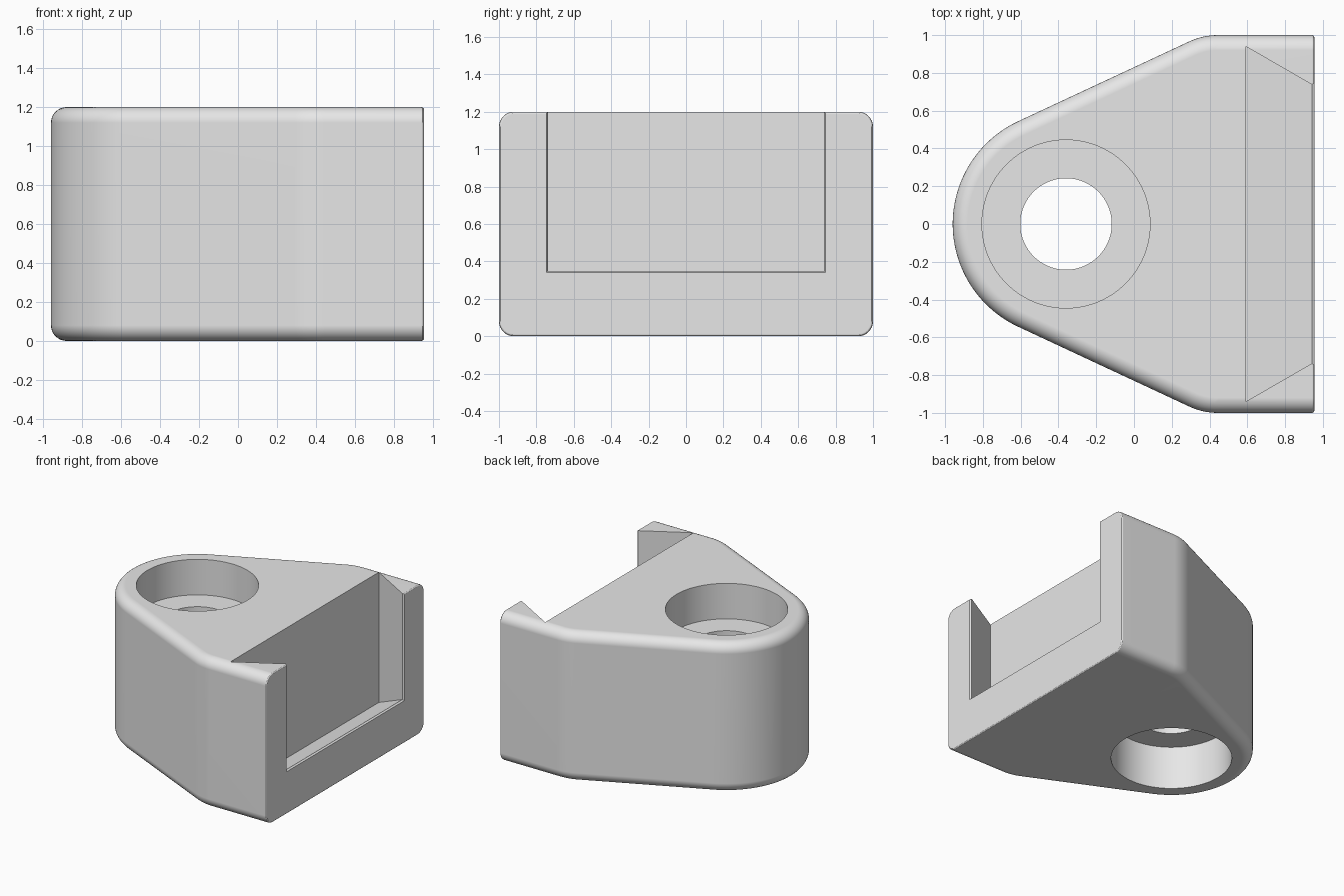
import bpy, bmesh
from math import sin, cos, radians, tan, pi

if "Cube" in bpy.data.objects:
    bpy.data.objects.remove(bpy.data.objects["Cube"], do_unlink=True)

HEIGHT, FACE_X, HOLE_X = 1.2, 0.955, -0.36
NOSE_R, HALF_W, CORNER_R, EDGE_R = 0.6, 1.0, 0.36, 0.08
TAPER = radians(25)

grey = bpy.data.materials.new("Plain grey")
grey.use_nodes = True
grey.diffuse_color = (0.8, 0.8, 0.8, 1)
grey.node_tree.nodes["Principled BSDF"].inputs["Base Color"].default_value = (0.8, 0.8, 0.8, 1)


def loft(name, rings):
    """Skin matching closed rings of points and cap both ends."""
    bm = bmesh.new()
    loops = [[bm.verts.new(p) for p in ring] for ring in rings]
    n = len(loops[0])
    for a, b in zip(loops, loops[1:]):
        for i in range(n):
            j = (i + 1) % n
            bm.faces.new((a[i], a[j], b[j], b[i]))
    bm.faces.new(loops[0])
    bm.faces.new(loops[-1])
    bmesh.ops.recalc_face_normals(bm, faces=bm.faces)
    return finish(name, bm)


def finish(name, bm):
    mesh = bpy.data.meshes.new(name)
    bm.to_mesh(mesh)
    bm.free()
    mesh.materials.append(grey)
    obj = bpy.data.objects.new(name, mesh)
    bpy.context.collection.objects.link(obj)
    return obj


def outline(inset, z):
    """Round nose, tapered flanks and rounded shoulders, drawn inset."""
    # shoulder arc centre, found where the flank line meets the straight side
    tip_x = HOLE_X + NOSE_R * cos(pi / 2 + TAPER)
    tip_y = NOSE_R * sin(pi / 2 + TAPER)
    meet_x = tip_x + (HALF_W - tip_y) / tan(TAPER)
    cx = meet_x + CORNER_R * tan(TAPER / 2)
    cy = HALF_W - CORNER_R
    half = [(FACE_X, HALF_W - inset)]
    for i in range(9):
        a = pi / 2 + TAPER * i / 8
        r = CORNER_R - inset
        half.append((cx + r * cos(a), cy + r * sin(a)))
    for i in range(25):
        a = pi / 2 + TAPER + (pi / 2 - TAPER) * i / 24
        r = NOSE_R - inset
        half.append((HOLE_X + r * cos(a), r * sin(a)))
    pts = half[:-1] + [(HOLE_X - NOSE_R + inset, 0)]
    pts += [(x, -y) for x, y in reversed(half[:-1])]
    return [(x, y, z) for x, y in pts]


# Body with rounded rims, stacked from the bottom rim to the top rim
steps = [(EDGE_R * (1 - sin(i * pi / 16)), EDGE_R * (1 - cos(i * pi / 16))) for i in range(9)]
rings = [outline(d, z) for d, z in steps]
rings += [outline(d, HEIGHT - z) for d, z in reversed(steps)]
body = loft("bracket_body", rings)

# Merge the mounting face into one polygon and soften its border
bm = bmesh.new()
bm.from_mesh(body.data)
flat = [f for f in bm.faces if all(abs(v.co.x - FACE_X) < 1e-5 for v in f.verts)]
face = bmesh.ops.dissolve_faces(bm, faces=flat, use_verts=False)["region"][0]
bmesh.ops.bevel(bm, geom=list(face.edges), offset=0.014, segments=3,
                profile=0.5, affect='EDGES')
bm.to_mesh(body.data)
bm.free()


def cylinder(name, radius, z0, z1):
    bm = bmesh.new()
    bmesh.ops.create_cone(bm, cap_ends=True, segments=96, radius1=radius,
                          radius2=radius, depth=z1 - z0)
    bmesh.ops.translate(bm, verts=bm.verts, vec=(HOLE_X, 0, (z0 + z1) / 2))
    return finish(name, bm)


def slot_section(x, half_w, floor):
    return [(x, -half_w, floor), (x, half_w, floor), (x, half_w, 1.5), (x, -half_w, 1.5)]


# Dovetail slot with undercut floor and slightly eased mouth, then the bores
cutters = [
    loft("slot_cutter", [slot_section(0.592, 0.94, 0.155),
                         slot_section(0.942, 0.738, 0.349),
                         slot_section(0.98, 0.762, 0.325)]),
    cylinder("through_hole_cutter", 0.242, -0.2, 1.4),
    cylinder("top_bore_cutter", 0.445, HEIGHT - 0.285, 1.4),
    cylinder("bottom_bore_cutter", 0.445, -0.2, 0.35),
]

bpy.ops.object.select_all(action='DESELECT')
body.select_set(True)
bpy.context.view_layer.objects.active = body
for cutter in cutters:
    cutter.hide_render = True
    mod = body.modifiers.new(cutter.name, 'BOOLEAN')
    mod.operation, mod.solver, mod.object = 'DIFFERENCE', 'EXACT', cutter
    bpy.ops.object.modifier_apply(modifier=mod.name)
    bpy.data.objects.remove(cutter, do_unlink=True)

# Smooth rounded surfaces, crisp machined edges
bpy.ops.object.shade_smooth_by_angle(angle=radians(28))
weighted = body.modifiers.new("flat_face_normals", 'WEIGHTED_NORMAL')
weighted.keep_sharp = True
bpy.ops.object.modifier_apply(modifier=weighted.name)
